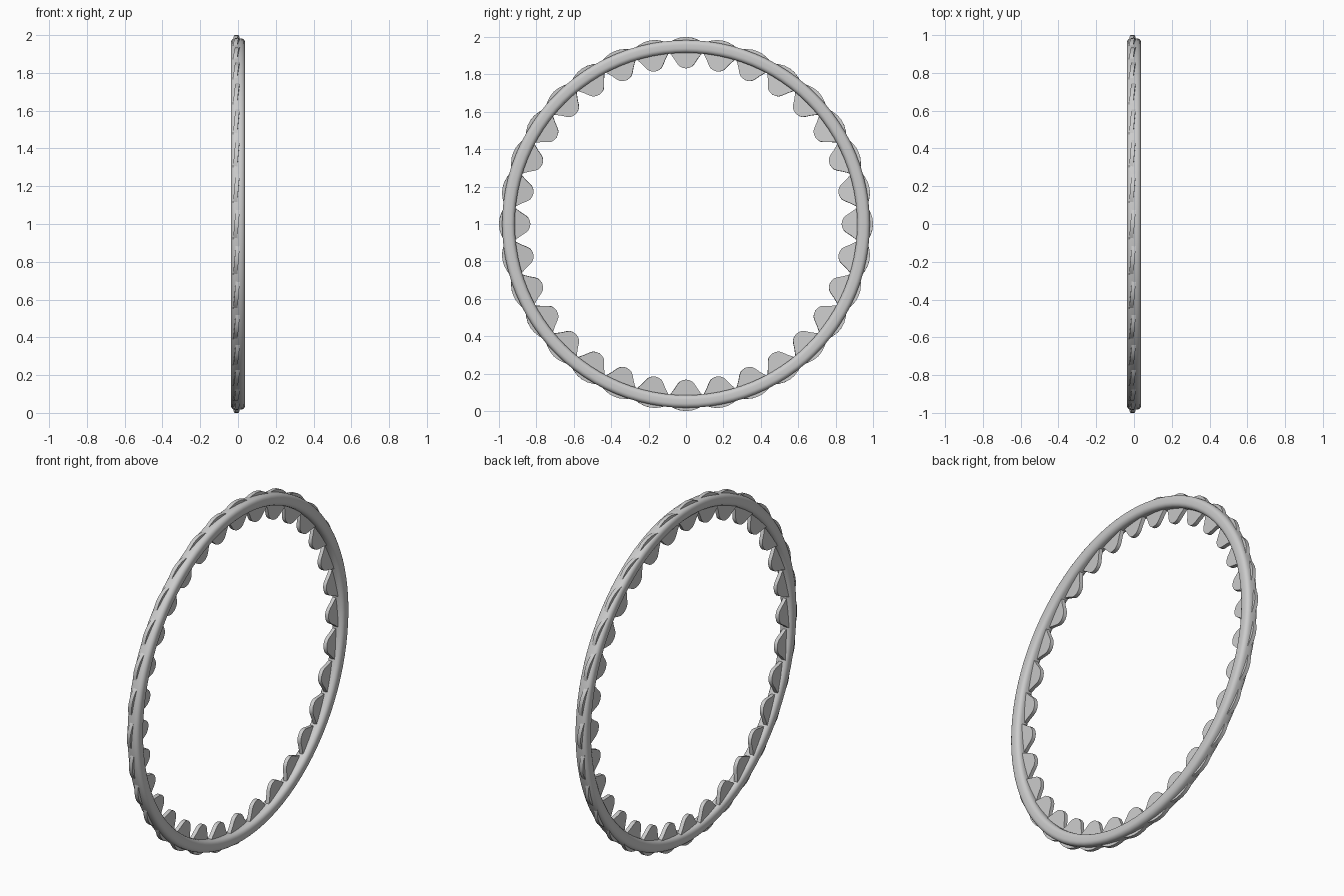
import bpy, bmesh, math
from mathutils import Matrix, Vector

cube = bpy.data.objects.get("Cube")
if cube:
    bpy.data.objects.remove(cube, do_unlink=True)

grey = bpy.data.materials.new("light_grey")
grey.use_nodes = True
colour = (0.6, 0.6, 0.6, 1)
grey.diffuse_color = colour
grey.node_tree.nodes["Principled BSDF"].inputs["Base Color"].default_value = colour


def finish(name, bm, angle):
    bmesh.ops.recalc_face_normals(bm, faces=bm.faces)
    mesh = bpy.data.meshes.new(name)
    bm.to_mesh(mesh)
    bm.free()
    mesh.materials.append(grey)
    obj = bpy.data.objects.new(name, mesh)
    bpy.context.collection.objects.link(obj)
    bpy.ops.object.select_all(action="DESELECT")
    obj.select_set(True)
    bpy.context.view_layer.objects.active = obj
    bpy.ops.object.shade_smooth_by_angle(angle=math.radians(angle))
    return obj


CENTRE = Vector((0, 0, 1))
TEETH = 32

# Ring band: rounded rectangular section swept about the x axis
half_w, inner, outer, corner = 0.038, 0.915, 0.983, 0.024
section = []
for cx, cr, start in ((1, outer - corner, 0), (-1, outer - corner, 90),
                      (-1, inner + corner, 180), (1, inner + corner, 270)):
    for k in range(5):
        a = math.radians(start + k * 22.5)
        section.append((cx * (half_w - corner) + corner * math.cos(a),
                        cr + corner * math.sin(a)))
bm = bmesh.new()
segments = 96
loops = []
for i in range(segments):
    t = math.tau * i / segments
    loops.append([bm.verts.new(CENTRE + Vector((x, r * math.sin(t), r * math.cos(t))))
                  for x, r in section])
n = len(section)
for i in range(segments):
    a, b = loops[i], loops[(i + 1) % segments]
    for j in range(n):
        bm.faces.new((a[j], a[(j + 1) % n], b[(j + 1) % n], b[j]))
finish("ring_band", bm, 40)

# Teeth: rounded plates set through the band, each turned a little
half = [(0.0, 0.832), (0.018, 0.835), (0.034, 0.843), (0.046, 0.857),
        (0.062, 0.882), (0.082, 0.908), (0.094, 0.93), (0.096, 0.955),
        (0.085, 0.975), (0.06, 0.987), (0.03, 0.997), (0.0, 1.0)]
outline = half + [(-y, z) for y, z in reversed(half[1:-1])]
thickness = 0.022
bm = bmesh.new()
for i in range(TEETH):
    place = (Matrix.Translation(CENTRE)
             @ Matrix.Rotation(math.tau * i / TEETH, 4, "X")
             @ Matrix.Translation((-0.008, 0, 0))
             @ Matrix.Rotation(math.radians(-5), 4, "Z"))
    face = bm.faces.new([bm.verts.new(place @ Vector((-thickness / 2, y, z)))
                         for y, z in outline])
    side = place.to_3x3() @ Vector((thickness, 0, 0))
    extruded = bmesh.ops.extrude_face_region(bm, geom=[face], use_keep_orig=True)
    moved = [v for v in extruded["geom"] if isinstance(v, bmesh.types.BMVert)]
    bmesh.ops.translate(bm, verts=moved, vec=side)
finish("inner_teeth", bm, 35)
